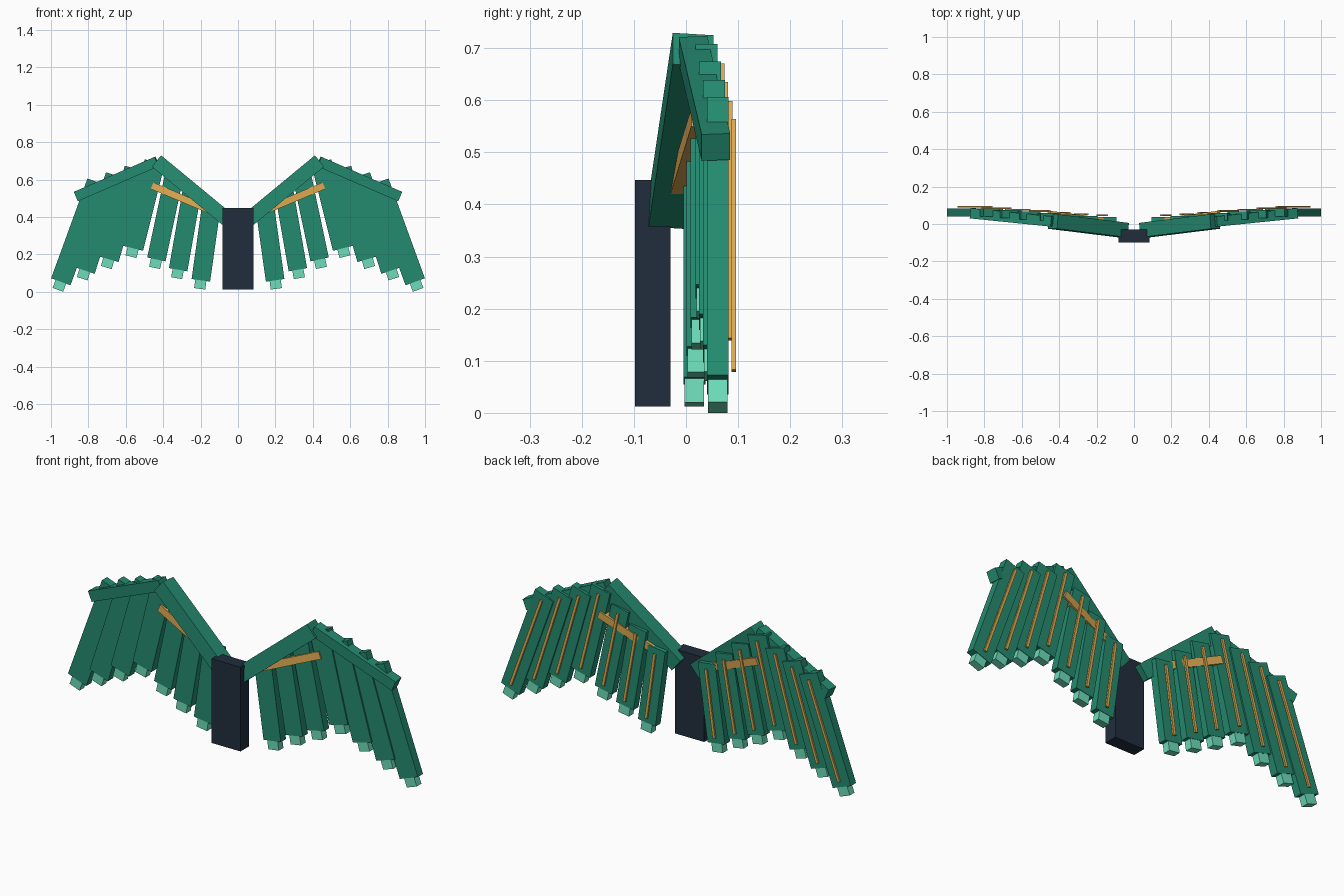
import bpy, bmesh, math
from mathutils import Vector

if "Cube" in bpy.data.objects:
    bpy.data.objects.remove(bpy.data.objects["Cube"], do_unlink=True)


def material(name, rgb):
    lin = [((c / 255 + 0.055) / 1.055) ** 2.4 for c in rgb]
    m = bpy.data.materials.new(name)
    m.use_nodes = True
    m.diffuse_color = (*lin, 1)
    m.node_tree.nodes["Principled BSDF"].inputs["Base Color"].default_value = (*lin, 1)
    return m


GREEN = material("green", (36, 139, 112))
MINT = material("mint", (110, 220, 185))
GOLD = material("gold", (222, 170, 82))
NAVY = material("navy", (33, 45, 61))


def beam(name, a, b, width, depth, mat):
    """Box running from a to b; width lies in the wing plane, depth along y."""
    a, b = Vector(a), Vector(b)
    axis = (b - a).normalized()
    side = Vector((0, 1, 0)).cross(axis).normalized()
    back = axis.cross(side)
    bm = bmesh.new()
    rings = []
    for p in (a, b):
        rings.append([bm.verts.new(p + side * (u * width / 2) + back * (v * depth / 2))
                      for u, v in ((-1, -1), (1, -1), (1, 1), (-1, 1))])
    bm.faces.new(rings[0])
    bm.faces.new(rings[1])
    for i in range(4):
        j = (i + 1) % 4
        bm.faces.new((rings[0][i], rings[0][j], rings[1][j], rings[1][i]))
    bmesh.ops.recalc_face_normals(bm, faces=bm.faces)
    mesh = bpy.data.meshes.new(name)
    bm.to_mesh(mesh)
    bm.free()
    mesh.materials.append(mat)
    ob = bpy.data.objects.new(name, mesh)
    bpy.context.collection.objects.link(ob)
    return ob


# Central mounting block
beam("back_block", (0, -0.064, 0.012), (0, -0.064, 0.447), 0.166, 0.068, NAVY)

# Feathers: tip x, tip z, lean in degrees, y, root z, width
FEATHERS = [
    (0.205, 0.016, 8, 0.016, 0.46, 0.10),
    (0.328, 0.073, 10, 0.022, 0.54, 0.10),
    (0.446, 0.128, 12, 0.030, 0.62, 0.10),
    (0.572, 0.188, 14, 0.039, 0.695, 0.11),
    (0.704, 0.130, 16, 0.046, 0.659, 0.11),
    (0.833, 0.070, 18, 0.054, 0.622, 0.11),
    (0.963, 0.0105, 20, 0.061, 0.587, 0.11),
]

for side_name, s in (("left", 1), ("right", -1)):
    def part(name, a, b, width, depth, mat):
        beam(f"{side_name}_{name}", (s * a[0], a[1], a[2]),
             (s * b[0], b[1], b[2]), width, depth, mat)

    # Wing bones and diagonal strut
    elbow = (0.433, 0.0135, 0.697)
    part("inner_bone", (0.055, -0.033, 0.385), elbow, 0.078, 0.078, GREEN)
    part("outer_bone", elbow, (0.865, 0.0575, 0.51), 0.055, 0.055, GREEN)
    part("strut", (0.11, -0.005, 0.42), (0.456, 0.04, 0.566), 0.038, 0.06, GOLD)

    # Feathers with a mint tip and a raised quill on the back
    for i, (x, z, lean, y, root_z, width) in enumerate(FEATHERS, 1):
        slope = math.radians(lean)
        length = (root_z - z) / math.cos(slope)

        def along(t, dy=0.0):
            return (x - t * math.sin(slope), y + dy, z + t * math.cos(slope))

        part(f"feather_{i}", along(0.046), along(length), width, 0.042, GREEN)
        part(f"feather_tip_{i}", along(0), along(0.055), 0.06, 0.038, MINT)
        part(f"quill_{i}", along(0.075, 0.0305), along(length - 0.027, 0.0305),
             0.014, 0.009, GOLD)
